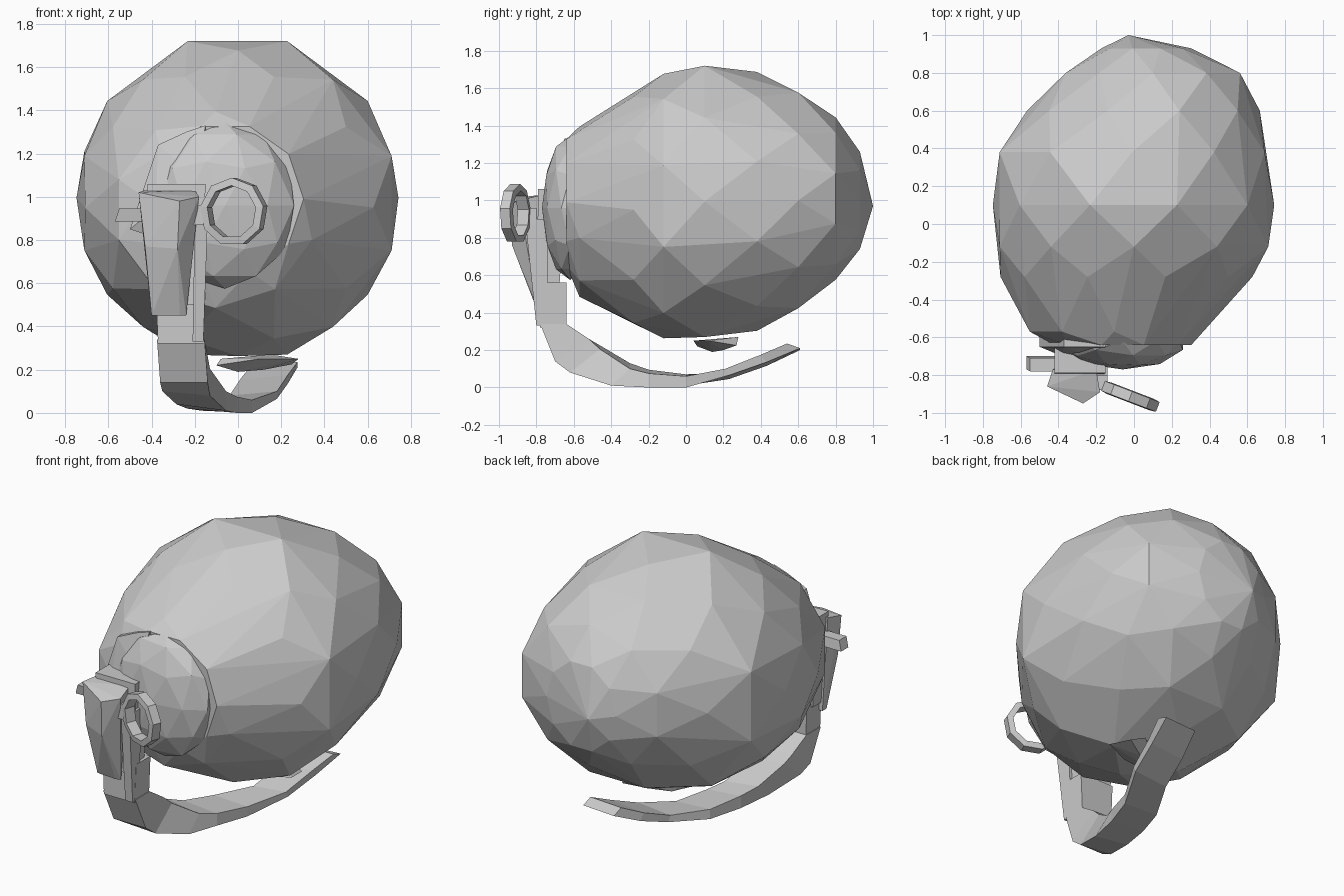
import bpy, bmesh, math
from mathutils import Matrix, Vector


def finish(name, bm):
    bmesh.ops.recalc_face_normals(bm, faces=bm.faces)
    me = bpy.data.meshes.new(name)
    bm.to_mesh(me)
    bm.free()
    ob = bpy.data.objects.new(name, me)
    bpy.context.collection.objects.link(ob)
    return ob


def hull(name, points):
    bm = bmesh.new()
    for p in points:
        bm.verts.new(p)
    res = bmesh.ops.convex_hull(bm, input=bm.verts)
    junk = {g for k in ("geom_interior", "geom_unused") for g in res[k]
            if isinstance(g, bmesh.types.BMVert)}
    bmesh.ops.delete(bm, geom=list(junk), context='VERTS')
    bmesh.ops.dissolve_limit(bm, angle_limit=math.radians(3), verts=bm.verts, edges=bm.edges)
    return finish(name, bm)


def block(name, bottom, top):
    """Tapered block; each end is x0, x1, y0, y1, z."""
    return hull(name, [(x, y, e[4]) for e in (bottom, top)
                       for x in e[:2] for y in e[2:4]])


# big faceted shell: staggered rings (y, left, right, bottom, top)
rings = [
    (-0.64, -0.42, 0.30, 0.64, 1.34),
    (-0.57, -0.57, 0.36, 0.49, 1.39),
    (-0.28, -0.70, 0.62, 0.32, 1.58),
    (-0.12, -0.74, 0.74, 0.27, 1.67),
    (0.10, -0.74, 0.735, 0.24, 1.75),
    (0.38, -0.74, 0.72, 0.31, 1.68),
    (0.60, -0.56, 0.66, 0.40, 1.60),
    (0.80, -0.38, 0.58, 0.58, 1.44),
    (0.93, -0.17, 0.30, 0.73, 1.27),
]
pts = [(-0.03, 1.0, 0.97)]
for i, (y, x0, x1, z0, z1) in enumerate(rings):
    for k in range(10):
        a = math.tau * (k + 0.5 * (i % 2)) / 10
        pts.append(((x0 + x1) / 2 + (x1 - x0) / 2 * math.cos(a) * 1.01, y,
                    (z0 + z1) / 2 + (z1 - z0) / 2 * math.sin(a) * 1.01))
hull("shell", pts)

# flat pad under the shell
hull("bottom_pad", [(-0.1, 0.06, 0.22), (0.0, 0.14, 0.19), (0.12, 0.2, 0.2), (0.25, 0.27, 0.225),
                    (0.28, 0.12, 0.25), (0.1, 0.04, 0.25), (-0.08, 0.1, 0.25), (0.15, 0.28, 0.27)])

# shallow dome on the front
bm = bmesh.new()
bmesh.ops.create_icosphere(bm, subdivisions=2, radius=1,
                           matrix=Matrix.Translation((-0.06, -0.62, 0.96)) @ Matrix.Diagonal((0.335, 0.15, 0.385, 1)))
finish("front_dome", bm)

# raised plate at the upper left of the dome
hull("cheek_plate", [(x, y, z) for x, z in
                     [(-0.37, 1.24), (-0.24, 1.30), (-0.15, 1.33), (-0.15, 1.05), (-0.35, 0.8), (-0.5, 0.85)]
                     for y in (-0.56, -0.65)] + [(-0.2, -0.71, 1.1), (-0.38, -0.7, 0.95)])

# upright arm: rear post, tapered front plate, side rib and nub
block("arm_post", (-0.37, -0.16, -0.78, -0.64, 0.32), (-0.38, -0.15, -0.78, -0.64, 0.56))
block("arm_back", (-0.39, -0.17, -0.80, -0.68, 0.5), (-0.42, -0.15, -0.79, -0.64, 1.06))
hull("arm_front", [(-0.40, -0.80, 0.45), (-0.27, -0.81, 0.45), (-0.40, -0.76, 0.45), (-0.27, -0.76, 0.45),
                   (-0.46, -0.86, 1.02), (-0.27, -0.95, 0.98), (-0.18, -0.89, 1.0), (-0.43, -0.77, 1.03),
                   (-0.20, -0.77, 1.03), (-0.43, -0.87, 0.77), (-0.28, -0.93, 0.76), (-0.24, -0.8, 0.45)])
block("arm_rib", (-0.21, -0.16, -0.80, -0.74, 0.33), (-0.2, -0.14, -0.86, -0.74, 0.9))
block("side_nub", (-0.57, -0.40, -0.77, -0.70, 0.885), (-0.55, -0.40, -0.78, -0.71, 0.945))

# open octagonal ring held by the arm
bm = bmesh.new()
mat = Matrix.Translation((-0.02, -0.915, 0.93)) @ Matrix.Rotation(math.radians(-21), 4, 'Z')
loops = []
for k in range(9):
    a = math.tau * k / 9 + math.pi / 2
    loops.append([bm.verts.new(mat @ Vector((r * math.cos(a), y, r * math.sin(a))))
                  for r, y in ((0.158, -0.025), (0.158, 0.03), (0.122, 0.035), (0.122, -0.03))])
for k in range(9):
    p, q = loops[k], loops[(k + 1) % 9]
    for j in range(4):
        bm.faces.new((p[j], p[(j + 1) % 4], q[(j + 1) % 4], q[j]))
finish("grip_ring", bm)
block("ring_mount", (-0.24, -0.14, -0.88, -0.80, 0.87), (-0.24, -0.14, -0.88, -0.80, 0.96))

# curved runner sweeping beneath: (x centre, half width, outer y, z, inner y, z, tilt)
path = [
    (-0.265, 0.11, -0.78, 0.34, -0.64, 0.34, 0.0),
    (-0.25, 0.11, -0.70, 0.14, -0.52, 0.26, 0.0),
    (-0.24, 0.11, -0.62, 0.09, -0.46, 0.215, 0.01),
    (-0.17, 0.115, -0.40, 0.025, -0.30, 0.115, 0.015),
    (-0.12, 0.115, -0.20, 0.01, -0.20, 0.085, 0.01),
    (-0.05, 0.115, 0.0, 0.005, 0.0, 0.065, 0.005),
    (0.07, 0.11, 0.23, 0.055, 0.21, 0.09, -0.01),
    (0.12, 0.11, 0.43, 0.125, 0.40, 0.165, -0.01),
    (0.17, 0.105, 0.61, 0.205, 0.54, 0.23, -0.005),
]
bm = bmesh.new()
secs = []
for x, w, yo, zo, yi, zi, t in path:
    secs.append([bm.verts.new(c) for c in ((x - w, yo, zo + t), (x + w, yo, zo - min(t, zo)),
                                           (x + w, yi, zi - t), (x - w, yi, zi + t))])
for p, q in zip(secs, secs[1:]):
    for j in range(4):
        bm.faces.new((p[j], p[(j + 1) % 4], q[(j + 1) % 4], q[j]))
bm.faces.new(secs[0])
bm.faces.new(secs[-1])
finish("runner", bm)
